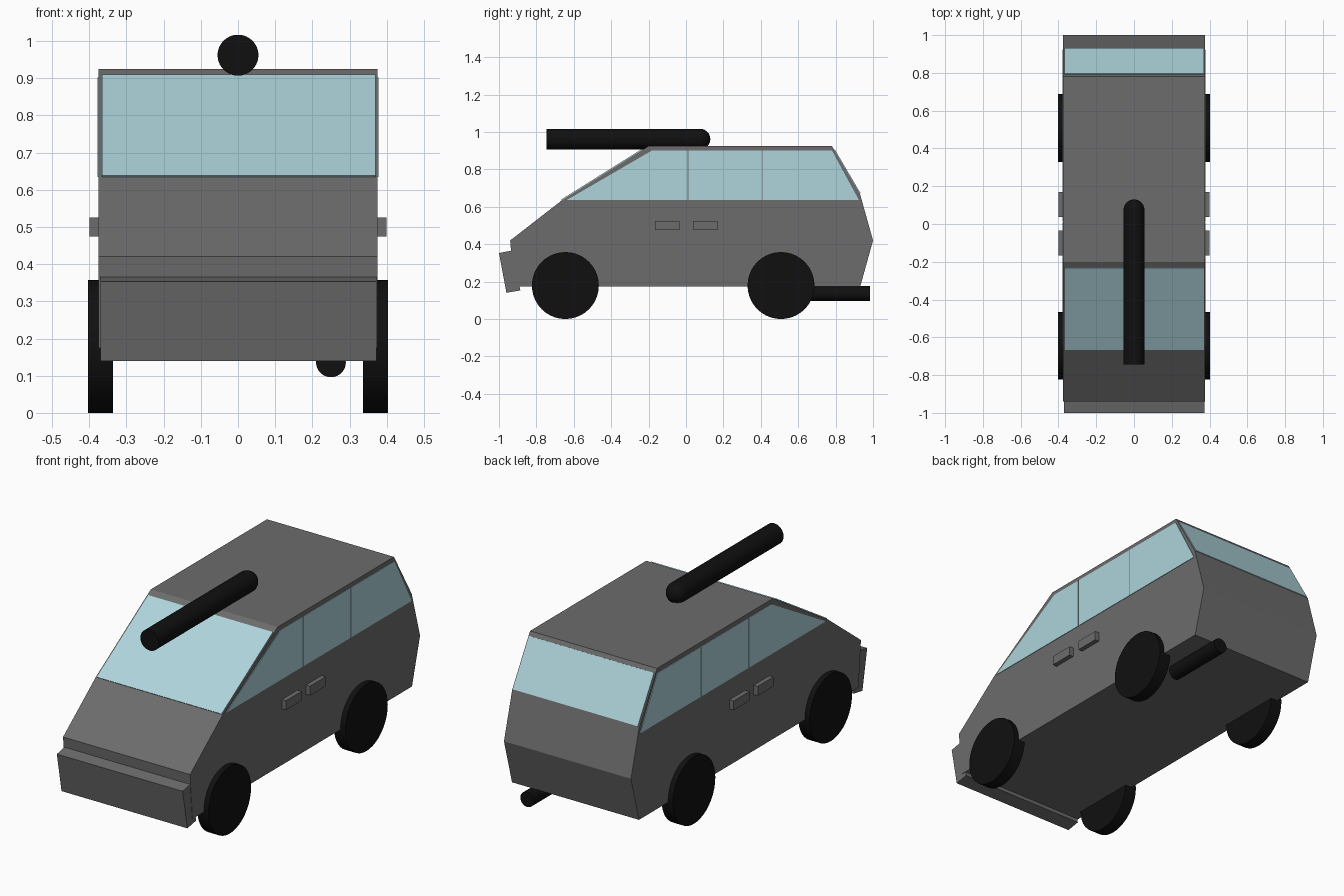
import bpy, bmesh, math

if "Cube" in bpy.data.objects:
    bpy.data.objects.remove(bpy.data.objects["Cube"])


def material(name, rgb):
    m = bpy.data.materials.new(name)
    m.diffuse_color = (*rgb, 1)
    m.use_nodes = True
    m.node_tree.nodes["Principled BSDF"].inputs["Base Color"].default_value = m.diffuse_color
    return m


paint = material("grey_paint", (0.15, 0.15, 0.15))
black = material("black_rubber", (0.005, 0.005, 0.005))
glass = material("tinted_glass", (0.42, 0.66, 0.71))


def prism(name, profile, x0, x1, mat):
    """Extrude a (y, z) side profile from x0 to x1."""
    bm = bmesh.new()
    face = bm.faces.new([bm.verts.new((x0, y, z)) for y, z in profile])
    ext = bmesh.ops.extrude_face_region(bm, geom=[face])
    for v in ext["geom"]:
        if isinstance(v, bmesh.types.BMVert):
            v.co.x = x1
    bmesh.ops.recalc_face_normals(bm, faces=bm.faces)
    me = bpy.data.meshes.new(name)
    bm.to_mesh(me)
    bm.free()
    ob = bpy.data.objects.new(name, me)
    bpy.context.collection.objects.link(ob)
    me.materials.append(mat)
    return ob


def finish(name, mat):
    ob = bpy.context.object
    ob.name = name
    ob.data.materials.append(mat)
    bpy.ops.object.shade_smooth_by_angle(angle=math.radians(40))
    return ob


def cylinder(name, radius, depth, loc, rot, mat):
    bpy.ops.mesh.primitive_cylinder_add(vertices=40, radius=radius, depth=depth,
                                        location=loc, rotation=rot)
    return finish(name, mat)


# Van body
prism("body", [(-0.92, 0.175), (-0.94, 0.42), (-0.663, 0.635), (-0.2, 0.925),
               (0.78, 0.925), (0.93, 0.67), (1.0, 0.42), (0.932, 0.175)],
      -0.375, 0.375, paint)

# Tilted front bumper
prism("bumper", [(-1.0, 0.353), (-0.925, 0.367), (-0.886, 0.153), (-0.96, 0.14)],
      -0.37, 0.373, paint)

# Windscreen and rear window, thin slabs sitting proud of the body
prism("windscreen", [(-0.668, 0.638), (-0.234, 0.91), (-0.22, 0.895), (-0.65, 0.62)],
      -0.366, 0.37, glass)
prism("rear_window", [(0.796, 0.906), (0.933, 0.673), (0.915, 0.665), (0.778, 0.897)],
      -0.368, 0.37, glass)

# Side panes, door handles and wheels on both sides
panes = {
    "front": [(-0.64, 0.635), (-0.18, 0.902), (0.008, 0.902), (0.008, 0.635)],
    "middle": [(0.014, 0.635), (0.014, 0.902), (0.409, 0.902), (0.409, 0.635)],
    "rear": [(0.413, 0.635), (0.413, 0.902), (0.78, 0.902), (0.925, 0.635)],
}
for side, s in (("right", 1), ("left", -1)):
    for label, profile in panes.items():
        prism(f"{side}_{label}_window", profile, s * 0.365, s * 0.378, glass)
    for label, y in (("front", -0.1), ("rear", 0.103)):
        prism(f"{side}_{label}_handle",
              [(y - 0.066, 0.475), (y + 0.066, 0.475), (y + 0.066, 0.525), (y - 0.066, 0.525)],
              s * 0.365, s * 0.4, paint)
    for label, y in (("front", -0.645), ("rear", 0.508)):
        cylinder(f"{side}_{label}_wheel", 0.179, 0.067, (s * 0.37, y, 0.179),
                 (0, math.pi / 2, 0), black)

# Exhaust pipe under the back right
cylinder("exhaust", 0.04, 0.36, (0.25, 0.803, 0.136), (math.pi / 2, 0, 0), black)

# Roof tube with a rounded rear end
cylinder("roof_tube", 0.055, 0.82, (0, -0.335, 0.962), (math.pi / 2, 0, 0), black)
bpy.ops.mesh.primitive_uv_sphere_add(segments=40, ring_count=20, radius=0.055,
                                     location=(0, 0.075, 0.962), rotation=(math.pi / 2, 0, 0))
finish("roof_tube_cap", black)
